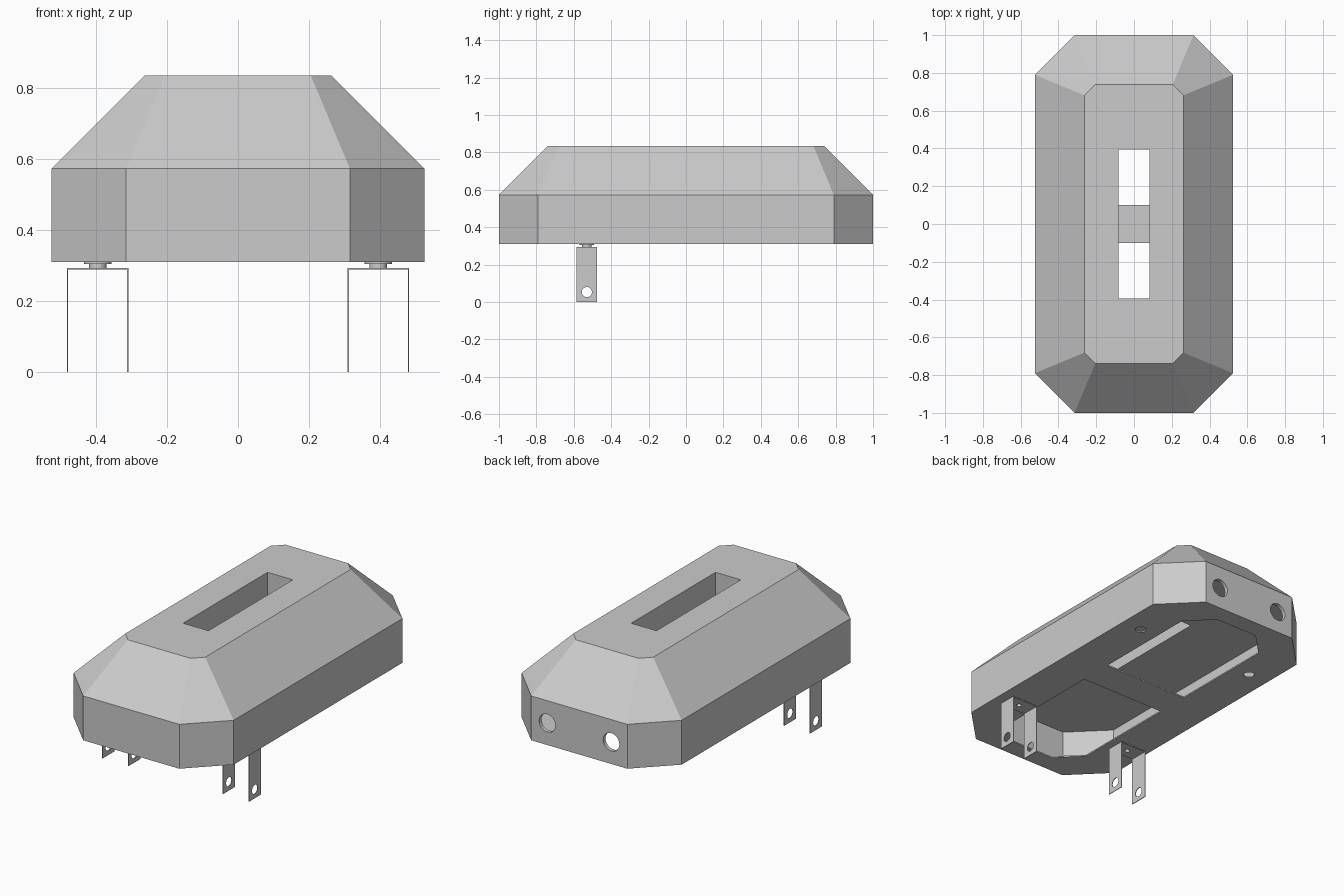
import bpy, bmesh
from math import pi
from mathutils import Matrix, Vector

cube = bpy.data.objects.get("Cube")
if cube:
    bpy.data.objects.remove(cube, do_unlink=True)

grey = bpy.data.materials.new("plain grey")
grey.use_nodes = True
grey.diffuse_color = (0.6, 0.6, 0.6, 1)
grey.node_tree.nodes["Principled BSDF"].inputs["Base Color"].default_value = (0.6, 0.6, 0.6, 1)


def make(name, bm):
    bmesh.ops.recalc_face_normals(bm, faces=bm.faces)
    mesh = bpy.data.meshes.new(name)
    bm.to_mesh(mesh)
    bm.free()
    mesh.materials.append(grey)
    obj = bpy.data.objects.new(name, mesh)
    bpy.context.collection.objects.link(obj)
    return obj


def octagon(hx, y0, y1, c0, c1):
    """Chamfered rectangle; c0 and c1 are the chamfers at the y0 and y1 ends."""
    right = [(hx - c0, y0), (hx, y0 + c0), (hx, y1 - c1), (hx - c1, y1)]
    return right + [(-x, y) for x, y in reversed(right)]


def loft(name, layers):
    """Solid through a stack of (outline, height) layers."""
    bm = bmesh.new()
    rings = [[bm.verts.new((x, y, z)) for x, y in outline] for outline, z in layers]
    for low, high in zip(rings, rings[1:]):
        for i in range(len(low)):
            j = (i + 1) % len(low)
            bm.faces.new((low[i], low[j], high[j], high[i]))
    bm.faces.new(rings[0])
    bm.faces.new(rings[-1])
    return make(name, bm)


def box(name, low, high):
    low, high = Vector(low), Vector(high)
    bm = bmesh.new()
    bmesh.ops.create_cube(bm, size=1, matrix=Matrix.Translation((low + high) / 2)
                          @ Matrix.Diagonal((high - low).to_4d()))
    return make(name, bm)


def rod(name, centre, radius, length, axis="Z"):
    turn = {"X": Matrix.Rotation(pi / 2, 4, "Y"), "Y": Matrix.Rotation(pi / 2, 4, "X"),
            "Z": Matrix.Identity(4)}[axis]
    bm = bmesh.new()
    bmesh.ops.create_cone(bm, cap_ends=True, segments=32, radius1=radius, radius2=radius,
                          depth=length, matrix=Matrix.Translation(centre) @ turn)
    return make(name, bm)


def combine(obj, others, operation="DIFFERENCE"):
    """Apply booleans one at a time and drop the helper objects."""
    for other in others:
        mod = obj.modifiers.new("cut", "BOOLEAN")
        mod.operation, mod.solver, mod.object = operation, "EXACT", other
        bpy.context.view_layer.update()
        result = bpy.data.meshes.new_from_object(obj.evaluated_get(bpy.context.evaluated_depsgraph_get()))
        obj.modifiers.clear()
        obj.data = result
        bpy.data.objects.remove(other, do_unlink=True)
    obj.data.materials.clear()
    obj.data.materials.append(grey)


# Housing: upright chamfered walls under a sloped top
wall = octagon(0.525, -1, 1, 0.21, 0.21)
crown = octagon(0.262, -0.738, 0.738, 0.057, 0.057)
housing = loft("housing", [(wall, 0.31), (wall, 0.573), (crown, 0.835)])

# Hollow interior, leaving a thin floor, and the long slot in the top
inside = octagon(0.503, -0.978, 0.978, 0.2, 0.2)
cuts = [loft("cavity", [(inside, 0.318), (inside, 0.573)]),
        box("slot", (-0.083, -0.395, 0.5), (0.083, 0.395, 0.9))]

# Floor openings on either side of the crossbar
for y0, y1, c0, c1 in ((0.1, 0.89, 0, 0.14), (-0.89, -0.1, 0.14, 0)):
    outline = list(dict.fromkeys(octagon(0.28, y0, y1, c0, c1)))
    cuts.append(loft("floor_opening", [(outline, 0.25), (outline, 0.4)]))

# Round holes in the back wall and in the floor
for side in (-1, 1):
    cuts.append(rod("back_hole", (side * 0.21, 1, 0.44), 0.053, 0.2, "Y"))
    for y in (-0.53, 0.53):
        cuts.append(rod("floor_hole", (side * 0.395, y, 0.31), 0.03, 0.1))
combine(housing, cuts)

# Forked brackets hung from hollow rivets near the front
for side, label in ((1, "left"), (-1, "right")):
    x, y = side * 0.395, -0.53
    bracket = box(label + "_bracket", (x - 0.087, y - 0.055, 0), (x + 0.087, y + 0.055, 0.293))
    combine(bracket, [box("gap", (x - 0.083, y - 0.1, -0.1), (x + 0.083, y + 0.1, 0.289)),
                      rod("pin_hole", (x, y, 0.053), 0.027, 0.4, "X"),
                      rod("rivet_hole", (x, y, 0.29), 0.014, 0.1)])
    rivet = rod(label + "_rivet", (x, y, 0.3045), 0.025, 0.025)
    combine(rivet, [rod("flange", (x, y, 0.3075), 0.039, 0.005)], "UNION")
    combine(rivet, [rod("bore", (x, y, 0.3), 0.014, 0.1)])
